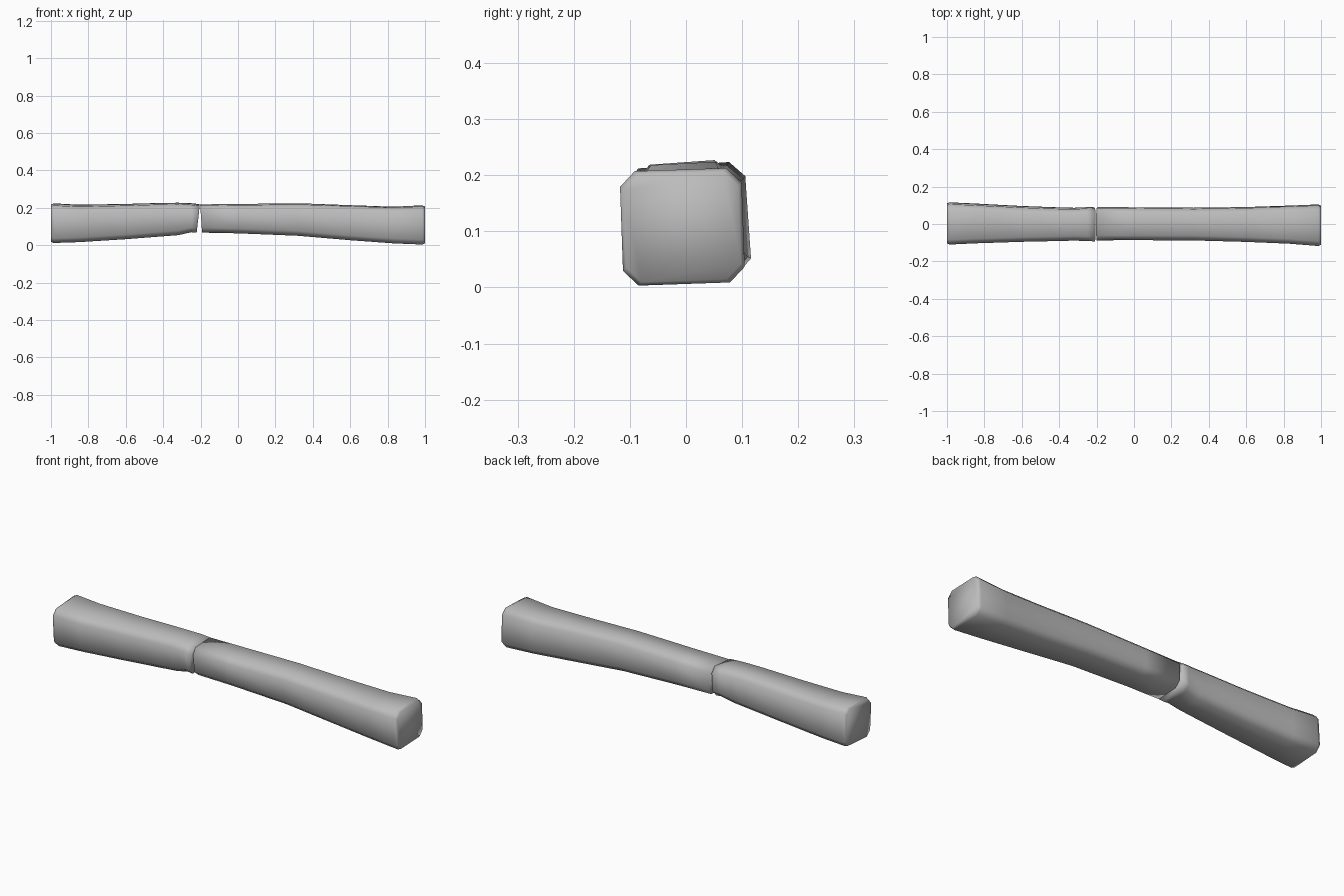
import bpy
import bmesh
from math import sin, cos, radians

cube = bpy.data.objects.get("Cube")
if cube:
    bpy.data.objects.remove(cube, do_unlink=True)

grey = bpy.data.materials.new("plain grey")
grey.use_nodes = True
colour = (0.5, 0.5, 0.5, 1)
grey.diffuse_color = colour
grey.node_tree.nodes["Principled BSDF"].inputs["Base Color"].default_value = colour


def ring(bm, x, y0, y1, z0, z1, roll, slant=0, chamfer=0.027):
    """Chamfered square section, rolled about x; slant leans the lower side."""
    cy, cz, hy, hz = (y0 + y1) / 2, (z0 + z1) / 2, (y1 - y0) / 2, (z1 - z0) / 2
    a = radians(roll)
    verts = []
    for sy, sz in ((1, 1), (-1, 1), (-1, -1), (1, -1)):
        pair = [(sy * hy, sz * (hz - chamfer)), (sy * (hy - chamfer), sz * hz)]
        for y, z in (pair if sy == sz else reversed(pair)):
            lean = slant * (hz - z) / (2 * hz)
            verts.append(bm.verts.new((x + lean, cy + y * cos(a) - z * sin(a),
                                       cz + y * sin(a) + z * cos(a))))
    return verts


def loft(name, stations):
    """Skin the sections and close both ends."""
    bm = bmesh.new()
    rings = [ring(bm, *s) for s in stations]
    for r, s in zip(rings, rings[1:]):
        for i in range(8):
            j = (i + 1) % 8
            bm.faces.new((r[i], r[j], s[j], s[i]))
    bm.faces.new(rings[0])
    bm.faces.new(rings[-1])
    bmesh.ops.recalc_face_normals(bm, faces=bm.faces)
    for f in bm.faces:
        f.smooth = True
    mesh = bpy.data.meshes.new(name)
    bm.to_mesh(mesh)
    bm.free()
    mesh.materials.append(grey)
    obj = bpy.data.objects.new(name, mesh)
    bpy.context.collection.objects.link(obj)
    return obj


# Long half: x, y range, z range, roll, lean of the broken end
loft("long_piece", [
    (-0.202, -0.085, 0.088, 0.07, 0.215, 3, 0.01),
    (0.0, -0.084, 0.087, 0.066, 0.217, 3),
    (0.32, -0.085, 0.084, 0.053, 0.221, 3),
    (0.6, -0.093, 0.088, 0.029, 0.211, 2.5),
    (0.83, -0.103, 0.096, 0.012, 0.203, 2),
    (0.985, -0.115, 0.102, 0.006, 0.21, 2),
    (1.0, -0.109, 0.096, 0.012, 0.204, 2),
])

# Short half, stepped in slightly before the break
loft("short_piece", [
    (-1.0, -0.099, 0.106, 0.022, 0.212, 4),
    (-0.985, -0.105, 0.111, 0.017, 0.218, 4),
    (-0.85, -0.099, 0.105, 0.021, 0.211, 4),
    (-0.6, -0.091, 0.092, 0.036, 0.216, 4),
    (-0.4, -0.087, 0.085, 0.051, 0.222, 4),
    (-0.32, -0.085, 0.083, 0.057, 0.223, 4),
    (-0.25, -0.088, 0.087, 0.073, 0.22, 4),
    (-0.205, -0.09, 0.088, 0.071, 0.215, 4, -0.016),
])
